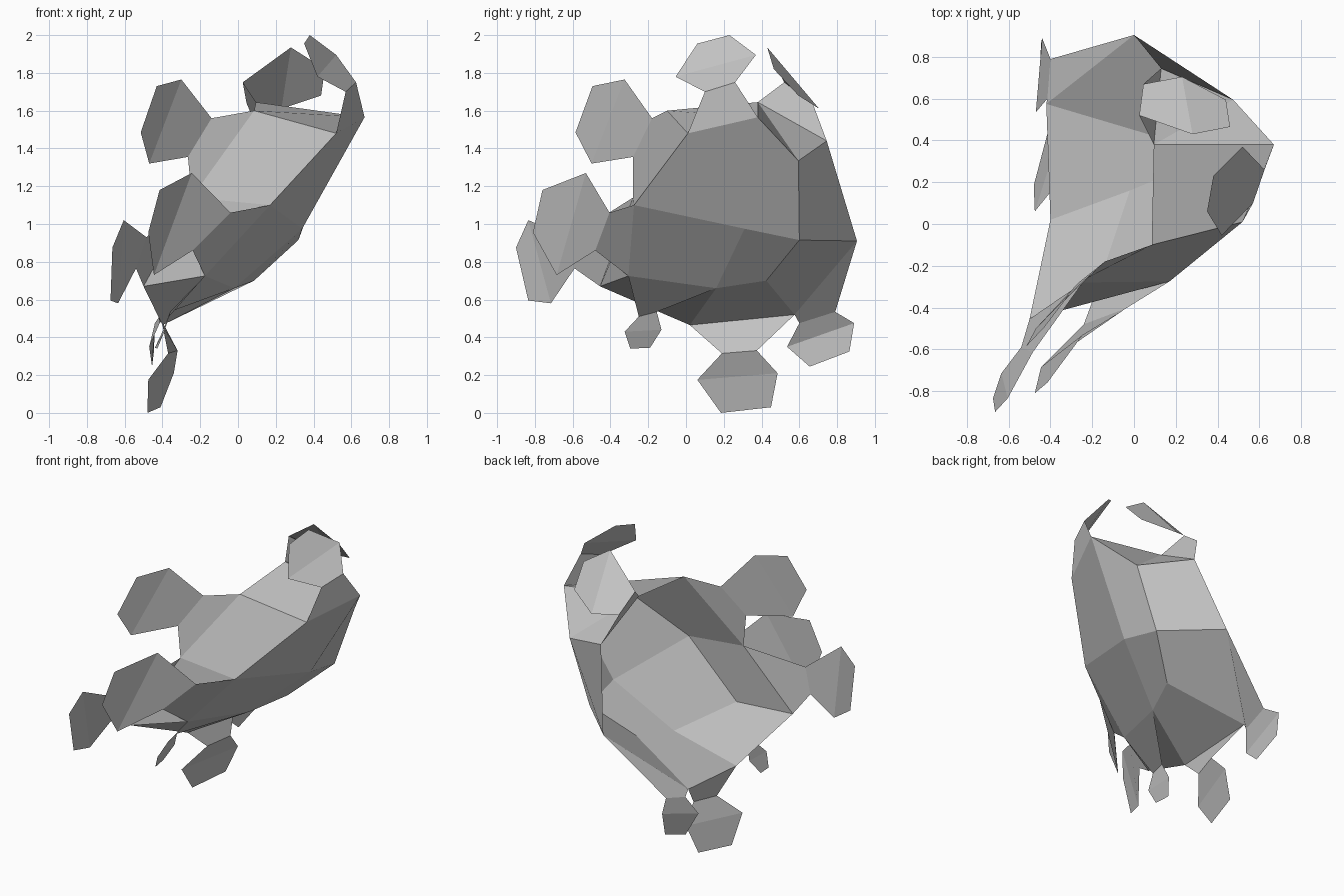
import bpy, bmesh
from mathutils import Vector

grey = bpy.data.materials.new("plain_grey")
grey.diffuse_color = (0.55, 0.55, 0.55, 1)


def sheet(name, points, faces):
    """Flat-shaded thin surface with consistent normals."""
    bm = bmesh.new()
    vs = [bm.verts.new(Vector(p)) for p in points]
    for f in faces:
        bm.faces.new([vs[i] for i in f])
    bmesh.ops.recalc_face_normals(bm, faces=bm.faces)
    me = bpy.data.meshes.new(name)
    bm.to_mesh(me)
    bm.free()
    me.materials.append(grey)
    ob = bpy.data.objects.new(name, me)
    bpy.context.collection.objects.link(ob)
    return ob


# Corners of the open faceted shell
corner = {
    "A": (0.085, -0.10, 1.60), "B": (0.52, 0.01, 1.48), "C": (0.67, 0.38, 1.565),
    "D": (0.475, 0.595, 1.335), "E": (0.13, 0.745, 1.44), "F": (0.0, 0.905, 0.91),
    "G": (0.32, 0.60, 0.915), "H": (0.17, -0.275, 1.10), "I": (0.085, 0.425, 0.70),
    "J": (-0.02, 0.16, 0.66), "L": (-0.40, 0.02, 0.465), "M": (-0.42, 0.575, 0.52),
    "P": (0.095, 0.38, 1.645), "Q": (-0.175, -0.305, 0.725),
    "R": (-0.50, -0.455, 0.67), "X": (0.34, 0.31, 0.975), "Y": (-0.245, -0.28, 1.14),
}

# Shell: facets around an open eight-sided rim
keys = list(corner)
panels = ["ABCP", "YHBA", "HXCB", "XGDC", "HQJX", "XJIG", "CDP", "PDE",
          "DGFE", "GIMF", "IJLM", "JQRL", "HYRQ"]
sheet("shell", corner.values(), [[keys.index(k) for k in p] for p in panels])


def flap(name, edge, *rows):
    """Folded strip of three quads growing from one shell edge."""
    pts = [corner[edge[0]], corner[edge[1]], *rows]
    sheet(name, pts, [(i, i + 1, i + 3, i + 2) for i in (0, 2, 4)])


# Flaps: each is a neck and a folded hexagon, listed pair by pair from the edge out
flap("upper_right_flap", "BC",
     (0.57, 0.10, 1.70), (0.625, 0.26, 1.75),
     (0.42, -0.055, 1.78), (0.52, 0.37, 1.895),
     (0.35, 0.06, 1.955), (0.38, 0.23, 2.0))
flap("upper_back_flap", "PE",
     (0.025, 0.52, 1.75), (0.045, 0.67, 1.64),
     (0.28, 0.43, 1.935), (0.23, 0.705, 1.61),
     (0.46, 0.465, 1.82), (0.44, 0.595, 1.68))
flap("upper_left_flap", "AY",
     (-0.14, -0.18, 1.56), (-0.265, -0.28, 1.355),
     (-0.30, -0.325, 1.765), (-0.47, -0.50, 1.32),
     (-0.43, -0.495, 1.73), (-0.515, -0.585, 1.485))
flap("front_flap", "HQ",
     (-0.04, -0.405, 1.06), (-0.24, -0.48, 0.86),
     (-0.245, -0.53, 1.27), (-0.445, -0.685, 0.73),
     (-0.415, -0.76, 1.18), (-0.475, -0.81, 0.955))
flap("front_left_flap", "YR",
     (-0.485, -0.615, 0.93), (-0.54, -0.59, 0.765),
     (-0.605, -0.835, 1.02), (-0.635, -0.715, 0.58),
     (-0.665, -0.90, 0.875), (-0.675, -0.835, 0.595))
flap("small_bottom_flap", "QJ",
     (-0.365, -0.25, 0.51), (-0.36, -0.155, 0.535),
     (-0.39, -0.325, 0.43), (-0.395, -0.13, 0.44),
     (-0.427, -0.295, 0.34), (-0.44, -0.19, 0.345))
flap("bottom_flap", "LM",
     (-0.37, 0.19, 0.315), (-0.32, 0.375, 0.33),
     (-0.475, 0.06, 0.175), (-0.34, 0.485, 0.21),
     (-0.48, 0.185, 0.0), (-0.41, 0.45, 0.03))
flap("back_bottom_flap", "FM",
     (-0.40, 0.79, 0.535), (-0.415, 0.60, 0.475),
     (-0.44, 0.89, 0.475), (-0.47, 0.535, 0.35),
     (-0.445, 0.865, 0.325), (-0.455, 0.655, 0.245))
